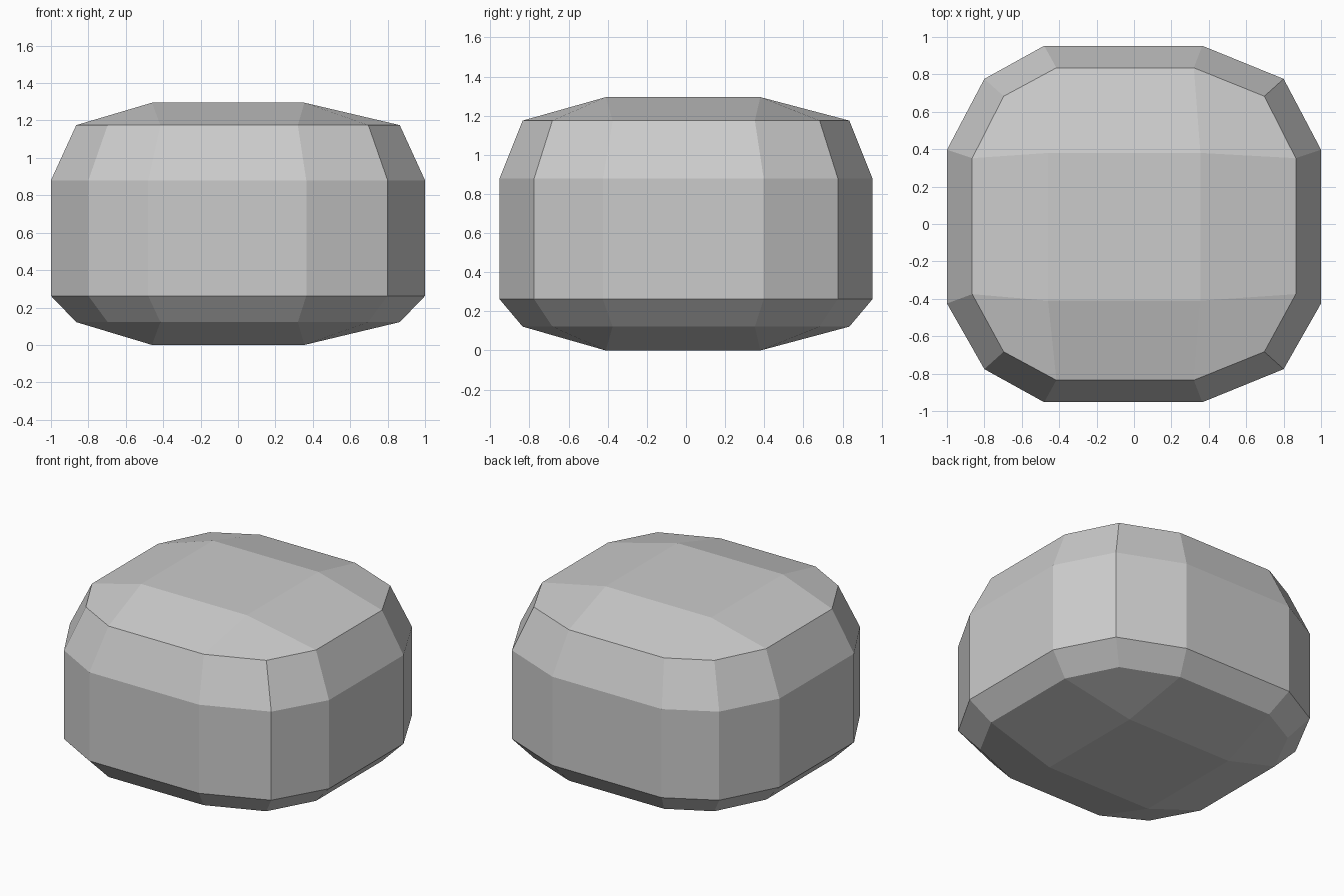
import bpy
import bmesh

cube = bpy.data.objects.get("Cube")
if cube:
    bpy.data.objects.remove(cube, do_unlink=True)

grey = bpy.data.materials.new("light grey")
grey.use_nodes = True
colour = (0.6, 0.6, 0.6, 1)
grey.diffuse_color = colour
grey.node_tree.nodes["Principled BSDF"].inputs["Base Color"].default_value = colour

bm = bmesh.new()


def ring(z, side, corner, span_x, span_y):
    """Twelve-sided outline: each side has two points, with one point per corner."""
    sx, sy = side
    cx, cy = corner
    x0, x1 = span_x
    y0, y1 = span_y
    outline = [(-cx, -cy), (x0, -sy), (x1, -sy),
               (cx, -cy), (sx, y0), (sx, y1),
               (cx, cy), (x1, sy), (x0, sy),
               (-cx, cy), (-sx, y1), (-sx, y0)]
    return [bm.verts.new((x, y, z)) for x, y in outline]


def cap(outline, z):
    """Shallow domed cap: a centre quad with side and corner quads around it."""
    inner = [bm.verts.new((x, y, z))
             for x, y in ((-0.46, -0.41), (0.355, -0.41), (0.355, 0.38), (-0.46, 0.38))]
    bm.faces.new(inner)
    for k in range(4):
        a = 3 * k
        bm.faces.new((outline[a], outline[a + 1], inner[k], outline[a - 1]))
        bm.faces.new((outline[a + 1], outline[a + 2], inner[(k + 1) % 4], inner[k]))


# Stacked outlines: narrow rims at both ends, straight wall between
rim = dict(side=(0.865, 0.835), corner=(0.697, 0.683),
           span_x=(-0.415, 0.32), span_y=(-0.375, 0.352))
wall = dict(side=(1.0, 0.953), corner=(0.8, 0.776),
            span_x=(-0.48, 0.365), span_y=(-0.425, 0.397))
rings = [ring(0.122, **rim), ring(0.262, **wall), ring(0.88, **wall), ring(1.175, **rim)]
for low, high in zip(rings, rings[1:]):
    for i in range(len(low)):
        bm.faces.new((low[i - 1], low[i], high[i], high[i - 1]))

# Domed ends
cap(rings[0], 0)
cap(rings[-1], 1.295)

bmesh.ops.recalc_face_normals(bm, faces=bm.faces)
mesh = bpy.data.meshes.new("rounded_block")
bm.to_mesh(mesh)
bm.free()
mesh.materials.append(grey)
block = bpy.data.objects.new("rounded_block", mesh)
bpy.context.collection.objects.link(block)
